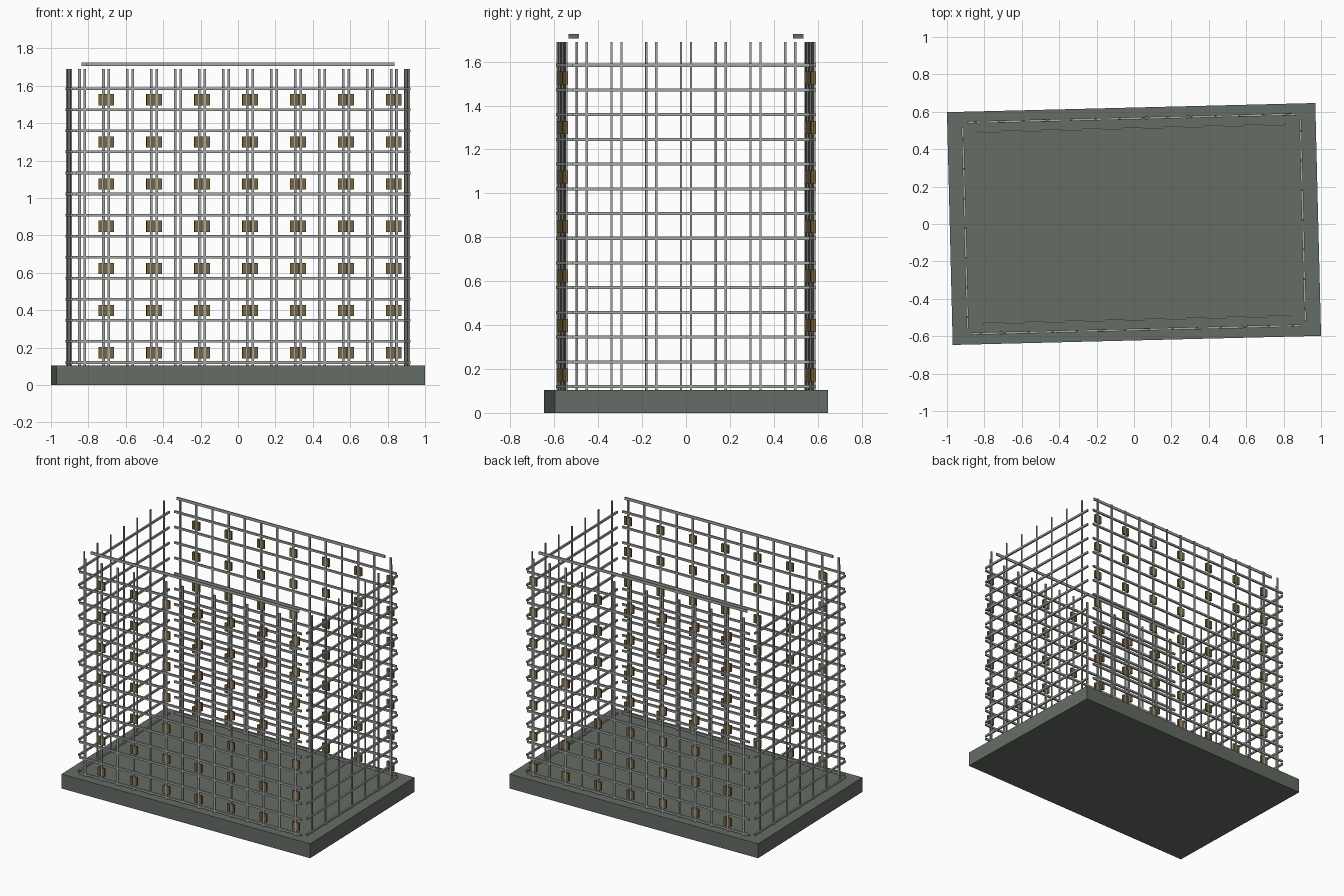
import bpy
import bmesh
from math import radians
from mathutils import Matrix, Vector

cube = bpy.data.objects.get("Cube")
if cube:
    bpy.data.objects.remove(cube, do_unlink=True)

TURN = Matrix.Rotation(radians(1.42), 4, "Z")   # whole frame sits slightly turned
SLAB_TOP, BAR_TOP = 0.105, 1.69
LONG_Y, SHORT_X = 0.565, 0.903                  # wall planes


def material(name, colour):
    mat = bpy.data.materials.new(name)
    mat.use_nodes = True
    mat.diffuse_color = (*colour, 1)
    bsdf = next(n for n in mat.node_tree.nodes if n.type == "BSDF_PRINCIPLED")
    bsdf.inputs["Base Color"].default_value = (*colour, 1)
    return mat


def boxes(name, mat, items):
    """One object made of boxes, each given as (centre, size)."""
    bm = bmesh.new()
    for centre, size in items:
        place = Matrix.Translation(Vector(centre)) @ Matrix.Diagonal((*size, 1))
        bmesh.ops.create_cube(bm, size=1, matrix=place)
    mesh = bpy.data.meshes.new(name)
    bm.to_mesh(mesh)
    bm.free()
    mesh.materials.append(mat)
    obj = bpy.data.objects.new(name, mesh)
    obj.matrix_world = TURN
    bpy.context.collection.objects.link(obj)
    return obj


def spread(half, count):
    return [-half + 2 * half * i / (count - 1) for i in range(count)]


concrete = material("dark concrete", (0.13, 0.15, 0.13))
steel = material("grey steel", (0.37, 0.39, 0.36))
wood = material("brown spacer", (0.19, 0.13, 0.055))

# Base slab
boxes("base_slab", concrete, [((0, 0, SLAB_TOP / 2), (1.97, 1.245, SLAB_TOP))])

long_xs = spread(0.834, 14)
short_ys = spread(0.475, 7)
levels = [0.12 + 0.1126 * i for i in range(14)]
clip_levels = [0.172 + 0.2255 * i for i in range(7)]
mid, tall = (SLAB_TOP + BAR_TOP) / 2, BAR_TOP - SLAB_TOP

# Long walls: uprights, cross bars, paired spacers and a raised top rail
for side, sign in (("front", -1), ("back", 1)):
    y = sign * LONG_Y
    boxes(side + "_uprights", steel,
          [((x, y, mid), (0.014, 0.008, tall)) for x in long_xs])
    boxes(side + "_cross_bars", steel,
          [((0, y, z), (1.76, 0.012, 0.014)) for z in levels])
    boxes(side + "_spacers", wood,
          [((x + 0.0175 * s, y, z), (0.02, 0.014, 0.06))
           for x in long_xs[1::2] for z in clip_levels for s in (-1, 1)])
    boxes(side + "_top_rail", steel,
          [((0, sign * 0.512, 1.715), (1.65, 0.008, 0.02))])

# Short walls: uprights and cross bars
for side, sign in (("right", -1), ("left", 1)):
    x = sign * SHORT_X
    boxes(side + "_uprights", steel,
          [((x, y, mid), (0.008, 0.01, tall)) for y in short_ys])
    boxes(side + "_cross_bars", steel,
          [((x, 0, z), (0.012, 1.08, 0.014)) for z in levels])
